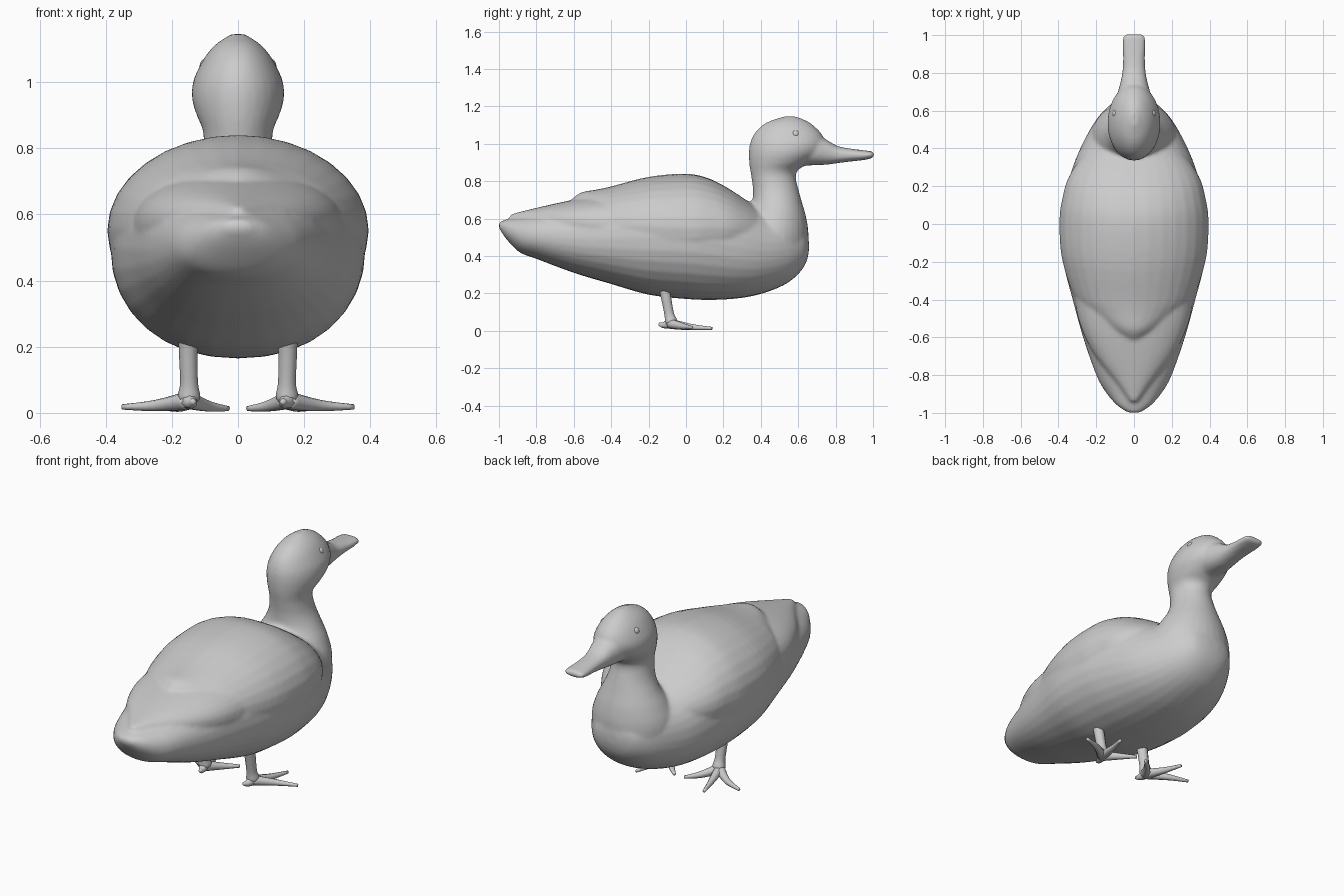
import bpy, bmesh, math
from mathutils import Vector

if "Cube" in bpy.data.objects:
    bpy.data.objects.remove(bpy.data.objects["Cube"])

grey = bpy.data.materials.new("plain grey")
grey.diffuse_color = (0.6, 0.6, 0.6, 1)
grey.use_nodes = True
grey.node_tree.nodes["Principled BSDF"].inputs["Base Color"].default_value = grey.diffuse_color


def refine(rows, steps=4):
    """Catmull-Rom interpolation of a table of sections."""
    out = []
    for i in range(len(rows) - 1):
        p = [rows[max(0, min(len(rows) - 1, i + k))] for k in (-1, 0, 1, 2)]
        for s in range(steps):
            t = s / steps
            out.append([0.5 * (2 * b + (c - a) * t + (2 * a - 5 * b + 4 * c - d) * t * t
                               + (3 * b - a - 3 * c + d) * t ** 3) for a, b, c, d in zip(*p)])
    return out + [list(rows[-1])]


def add_rings(bm, rings):
    loops = [[bm.verts.new(p) for p in r] for r in rings]
    n = len(loops[0])
    faces = []
    for a, b in zip(loops, loops[1:]):
        for i in range(n):
            faces.append(bm.faces.new((a[i], a[(i + 1) % n], b[(i + 1) % n], b[i])))
    faces += [bm.faces.new(loops[0]), bm.faces.new(loops[-1])]
    bmesh.ops.recalc_face_normals(bm, faces=faces)


def finish(bm, name):
    me = bpy.data.meshes.new(name)
    bm.to_mesh(me)
    bm.free()
    me.materials.append(grey)
    me.shade_smooth()
    ob = bpy.data.objects.new(name, me)
    bpy.context.collection.objects.link(ob)
    return ob


def mirror(ob):
    ob.modifiers.new("mirror", 'MIRROR')


def ellipse(n=32, power=1.0):
    for i in range(n):
        a = 2 * math.pi * i / n
        yield [math.copysign(abs(f) ** power, f) for f in (math.cos(a), math.sin(a))]


def along_y(bm, rows, power=0.9, notch=0.0):
    """Sections as (y, bottom, top, half width); notch sweeps the sides forward."""
    add_rings(bm, [[(c * w, y + notch * abs(c * w), (lo + hi) / 2 + s * (hi - lo) / 2)
                    for c, s in ellipse(power=power)] for y, lo, hi, w in refine(rows)])


def along_z(bm, rows):
    """Sections as (z, back, front, half width)."""
    add_rings(bm, [[(c * w, (b + f) / 2 + s * (f - b) / 2, z) for c, s in ellipse()]
                   for z, b, f, w in refine(rows)])


def tube(bm, rows, n=10):
    """Round limb along points given as (x, y, z, radius)."""
    pts = refine(rows)
    rings = []
    for i, p in enumerate(pts):
        d = Vector(pts[min(i + 1, len(pts) - 1)][:3]) - Vector(pts[max(i - 1, 0)][:3])
        d.normalize()
        u = d.cross(Vector((0.3, 0.2, 1)) if abs(d.z) < 0.8 else Vector((0, 1, 0))).normalized()
        v = d.cross(u)
        rings.append([Vector(p[:3]) + p[3] * (c * u + s * v) for c, s in ellipse(n)])
    add_rings(bm, rings)


# Trunk
bm = bmesh.new()
along_y(bm, [(-1.0, .55, .58, .03), (-.96, .49, .595, .09), (-.89, .42, .61, .15),
             (-.8, .385, .63, .20), (-.6, .31, .68, .27), (-.4, .25, .74, .325),
             (-.2, .193, .81, .375), (0, .17, .825, .385), (.15, .165, .785, .365),
             (.3, .176, .71, .325), (.42, .203, .65, .275), (.53, .248, .62, .215),
             (.6, .303, .57, .16), (.64, .36, .53, .11), (.657, .42, .48, .04)], 0.92)

# Neck and head
along_z(bm, [(.33, .3, .6, .17), (.42, .25, .648, .22), (.52, .25, .655, .225),
             (.61, .3, .642, .19), (.68, .35, .622, .15), (.75, .358, .603, .118),
             (.82, .35, .587, .104), (.86, .343, .60, .108), (.9, .338, .66, .125),
             (.95, .336, .72, .139), (1.0, .342, .742, .136), (1.05, .363, .727, .115),
             (1.09, .398, .69, .09), (1.12, .445, .65, .06), (1.145, .52, .59, .02)])

# Bill
along_y(bm, [(.6, .88, 1.06, .10), (.68, .885, 1.05, .09), (.75, .888, 1.022, .072),
             (.81, .896, .988, .061), (.88, .905, .974, .058), (.95, .913, .965, .061),
             (.99, .922, .96, .058), (1.005, .93, .952, .045)])

# Folded wings meeting over the back, ending in a step
along_y(bm, [(-.61, .62, .705, .05), (-.56, .50, .74, .14), (-.48, .40, .755, .255),
             (-.4, .36, .772, .32), (-.2, .29, .823, .383), (0, .26, .84, .395),
             (.12, .29, .815, .378), (.22, .33, .765, .35), (.32, .38, .70, .29),
             (.42, .43, .63, .2)], 1.0, 0.06)

# Long feathers running to a point over the tail
along_y(bm, [(-.94, .60, .622, .015), (-.85, .56, .645, .085), (-.7, .49, .68, .205),
             (-.55, .44, .71, .28), (-.4, .40, .73, .315), (-.25, .42, .74, .32)])

# All of the above become one skin
body = finish(bm, "body")
m = body.modifiers.new("fuse", 'REMESH')
m.mode, m.voxel_size, m.use_smooth_shade = 'VOXEL', 0.011, True
m = body.modifiers.new("soften", 'SMOOTH')
m.factor, m.iterations = 0.5, 4

# Eyes
bm = bmesh.new()
bmesh.ops.create_uvsphere(bm, u_segments=16, v_segments=10, radius=.022)
bmesh.ops.translate(bm, verts=bm.verts, vec=(.094, .585, 1.05))
mirror(finish(bm, "eyes"))

# Legs with three front toes and one hind toe
bm = bmesh.new()
tube(bm, [(.15, -.115, .22, .03), (.15, -.105, .17, .028), (.148, -.09, .09, .027),
          (.148, -.08, .05, .034), (.148, -.075, .025, .022)])
for knuckle, tip in (((.25, -.01, .022), (.35, .03, .018)), ((.18, .03, .02), (.21, .14, .013)),
                     ((.09, 0, .02), (.03, .06, .013)), ((.14, -.12, .03), (.135, -.145, .036))):
    tube(bm, [(.15, -.085, .038, .028), (*knuckle, .017), (*tip, .008)], 8)
mirror(finish(bm, "legs"))
